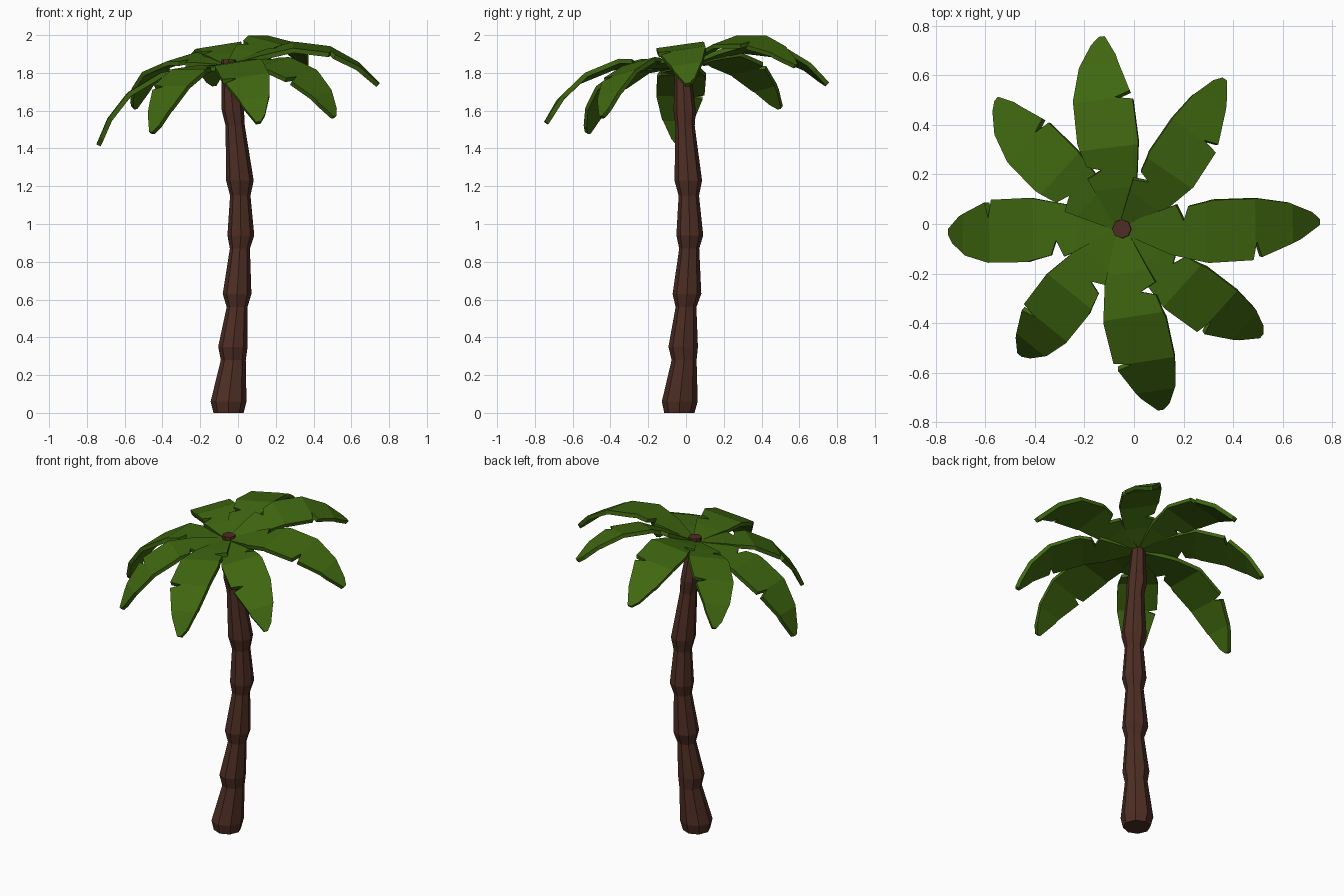
import bpy, bmesh
from math import radians
from mathutils import Matrix, Vector

cube = bpy.data.objects.get("Cube")
if cube:
    bpy.data.objects.remove(cube)


def material(name, rgb):
    m = bpy.data.materials.new(name)
    m.use_nodes = True
    m.diffuse_color = (*rgb, 1)
    m.node_tree.nodes["Principled BSDF"].inputs["Base Color"].default_value = (*rgb, 1)
    return m


def make_object(name, bm, mat):
    mesh = bpy.data.meshes.new(name)
    bm.to_mesh(mesh)
    bm.free()
    mesh.materials.append(mat)
    ob = bpy.data.objects.new(name, mesh)
    bpy.context.collection.objects.link(ob)
    return ob


bark = material("bark_brown", (0.075, 0.027, 0.017))
green = material("leaf_green", (0.05, 0.135, 0.005))

# Trunk: stacked flared segments along a gentle bend (x, y, z, radius)
RINGS = [(-.05, -.035, 0, .08), (-.05, -.033, .06, .095),
         (-.025, -.01, .28, .066), (-.027, -.015, .35, .078),
         (-.005, 0, .56, .055), (-.005, .005, .63, .076),
         (.01, .017, .87, .053), (.015, .02, .94, .071),
         (.012, .015, 1.15, .054), (.01, .012, 1.23, .073),
         (-.015, -.005, 1.52, .051), (-.027, -.007, 1.6, .059),
         (-.05, -.02, 1.87, .038)]
SIDES = 8
bm = bmesh.new()
loops = []
for x, y, z, r in RINGS:
    ring = bmesh.ops.create_circle(bm, segments=SIDES, radius=r,
                                   matrix=Matrix.Translation((x, y, z)))
    loops.append(ring["verts"])
for low, high in zip(loops, loops[1:]):
    for i in range(SIDES):
        j = (i + 1) % SIDES
        bm.faces.new((low[i], low[j], high[j], high[i]))
bm.faces.new(loops[0])
bm.faces.new(loops[-1])
bmesh.ops.recalc_face_normals(bm, faces=bm.faces)
make_object("trunk", bm, bark)

# Frond: notched flat outline (distance from crown, sideways)
OUTLINE = [(.02, -.025), (.2, -.1), (.35, -.13), (.53, -.125), (.545, -.05),
           (.565, -.115), (.72, -.06), (.8, -.012), (.8, .012), (.77, .045),
           (.68, .095), (.55, .125), (.37, .125), (.27, .1), (.25, .04),
           (.22, .105), (.02, .025)]
# Bend of the frond (distance, height)
BEND = [(0, 0), (.17, .06), (.34, .105), (.54, .08), (.69, 0), (.81, -.11)]


def bend_height(d):
    for (a, h), (b, k) in zip(BEND, BEND[1:]):
        if d <= b:
            return h + (k - h) * (d - a) / (b - a)
    return BEND[-1][1]


def frond(name, yaw, pitch, roll, scale):
    bm = bmesh.new()
    bm.faces.new([bm.verts.new((x, y, 0)) for x, y in OUTLINE])
    for d, _ in BEND[1:-1]:
        bmesh.ops.bisect_plane(bm, geom=bm.verts[:] + bm.edges[:] + bm.faces[:],
                               plane_co=(d, 0, 0), plane_no=(1, 0, 0))
    for v in bm.verts:
        v.co.z = bend_height(v.co.x)
    ob = make_object(name, bm, green)
    solid = ob.modifiers.new("thickness", "SOLIDIFY")
    solid.thickness = .025
    solid.offset = -1
    ob.matrix_world = (Matrix.Translation((-.05, -.02, 1.845))
                       @ Matrix.Rotation(radians(yaw), 4, "Z")
                       @ Matrix.Rotation(radians(-pitch), 4, "Y")
                       @ Matrix.Rotation(radians(roll), 4, "X")
                       @ Matrix.Scale(scale, 4))


# Crown: name, yaw, pitch, roll, scale
for spec in [("frond_left", 1, 0, 8, 1), ("frond_back_left", 54, 7, 12, .91),
             ("frond_back", 97, 0, -9, .975), ("frond_back_right", 135.5, -10, -12, .945),
             ("frond_right", 181, -24, 0, 1.015), ("frond_front_right", 231, -21.5, 0, .925),
             ("frond_front", 281, -15, 9, 1), ("frond_front_left", -39, -14, 12, .945)]:
    frond(*spec)
